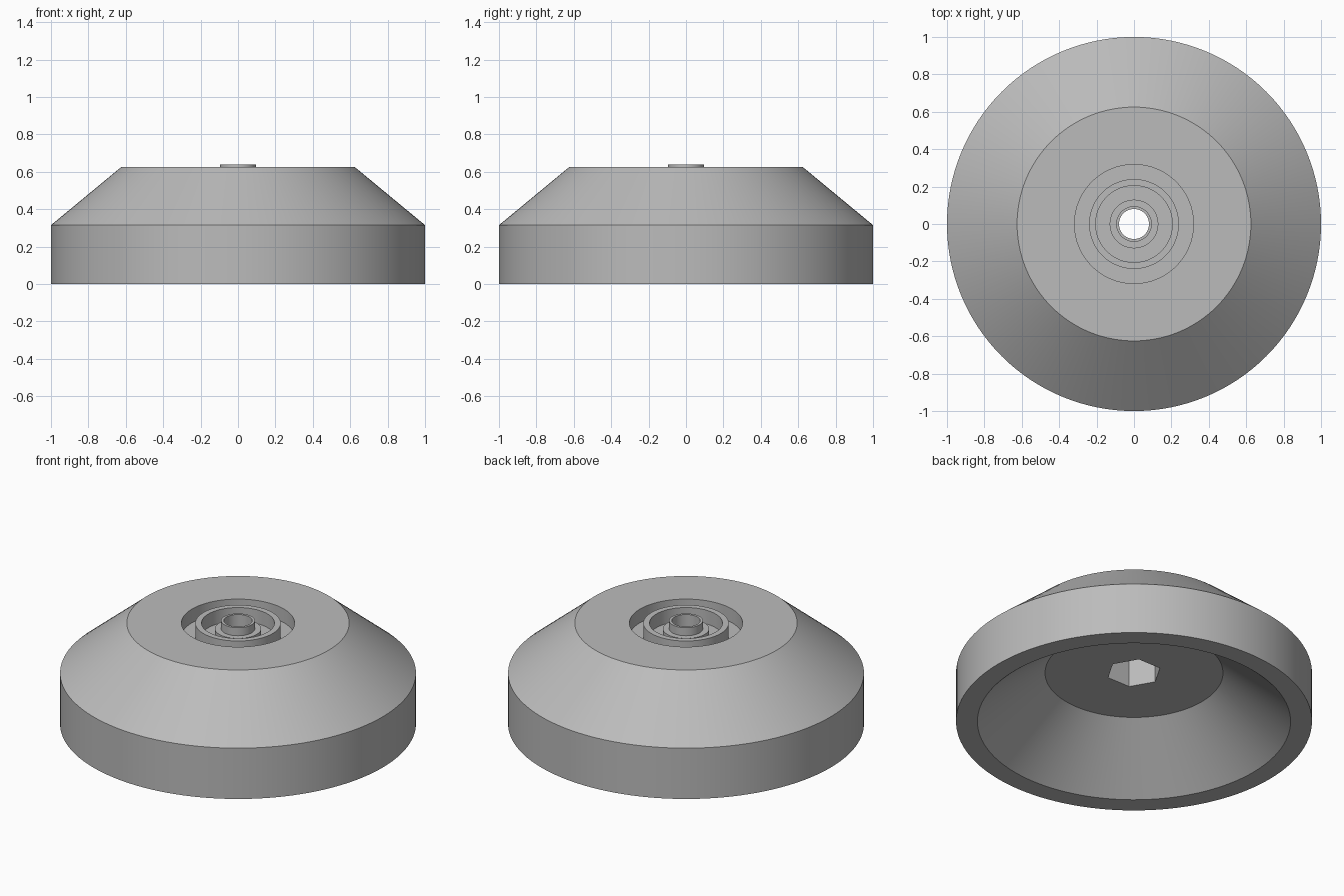
import bpy, bmesh, math

if "Cube" in bpy.data.objects:
    bpy.data.objects.remove(bpy.data.objects["Cube"], do_unlink=True)

SEGMENTS = 128

grey = bpy.data.materials.new("plain_grey")
grey.use_nodes = True
colour = (0.5, 0.5, 0.5, 1)
grey.diffuse_color = colour
grey.node_tree.nodes["Principled BSDF"].inputs["Base Color"].default_value = colour


def lathe(name, profile):
    """Turn a closed (radius, height) profile around the z axis."""
    bm = bmesh.new()
    rings = []
    for radius, z in profile:
        ring = []
        for i in range(SEGMENTS):
            a = math.tau * i / SEGMENTS
            ring.append(bm.verts.new((radius * math.cos(a), radius * math.sin(a), z)))
        rings.append(ring)
    for k, ring in enumerate(rings):
        above = rings[(k + 1) % len(rings)]
        for i in range(SEGMENTS):
            j = (i + 1) % SEGMENTS
            bm.faces.new((ring[i], ring[j], above[j], above[i]))
    bmesh.ops.recalc_face_normals(bm, faces=bm.faces)
    mesh = bpy.data.meshes.new(name)
    bm.to_mesh(mesh)
    bm.free()
    mesh.materials.append(grey)
    obj = bpy.data.objects.new(name, mesh)
    bpy.context.collection.objects.link(obj)
    return obj


# Tapered shell, with the stepped bearing seat sunk into its top
FLOOR, STEP, TOP = 0.54, 0.59, 0.625
body = lathe("tapered_body", [
    (0.88, 0), (1, 0), (1, 0.315), (0.625, TOP),      # outside
    (0.318, TOP), (0.318, FLOOR),                     # round recess
    (0.24, FLOOR), (0.24, TOP), (0.205, TOP), (0.205, FLOOR),  # raised ring
    (0.13, FLOOR), (0.13, STEP),                      # centre boss
    (0.095, STEP), (0.095, 0.64), (0.08, 0.64),       # centre tube
    (0.08, 0.315), (0.5, 0.315),                      # bore and hollow underside
])

# Hexagonal nut pocket in the underside
bpy.ops.mesh.primitive_cylinder_add(vertices=6, radius=0.155, depth=0.3,
                                    location=(0, 0, 0.35), rotation=(0, 0, math.pi / 6))
cutter = bpy.context.object
cutter.name = "nut_pocket_cutter"
cutter.hide_render = True
cutter.data.materials.append(grey)

bpy.ops.object.select_all(action="DESELECT")
body.select_set(True)
bpy.context.view_layer.objects.active = body
cut = body.modifiers.new("nut_pocket", "BOOLEAN")
cut.operation = "DIFFERENCE"
cut.solver = "EXACT"
cut.object = cutter
bpy.ops.object.modifier_apply(modifier=cut.name)
bpy.data.objects.remove(cutter, do_unlink=True)

bpy.ops.object.shade_smooth_by_angle(angle=math.radians(30))
